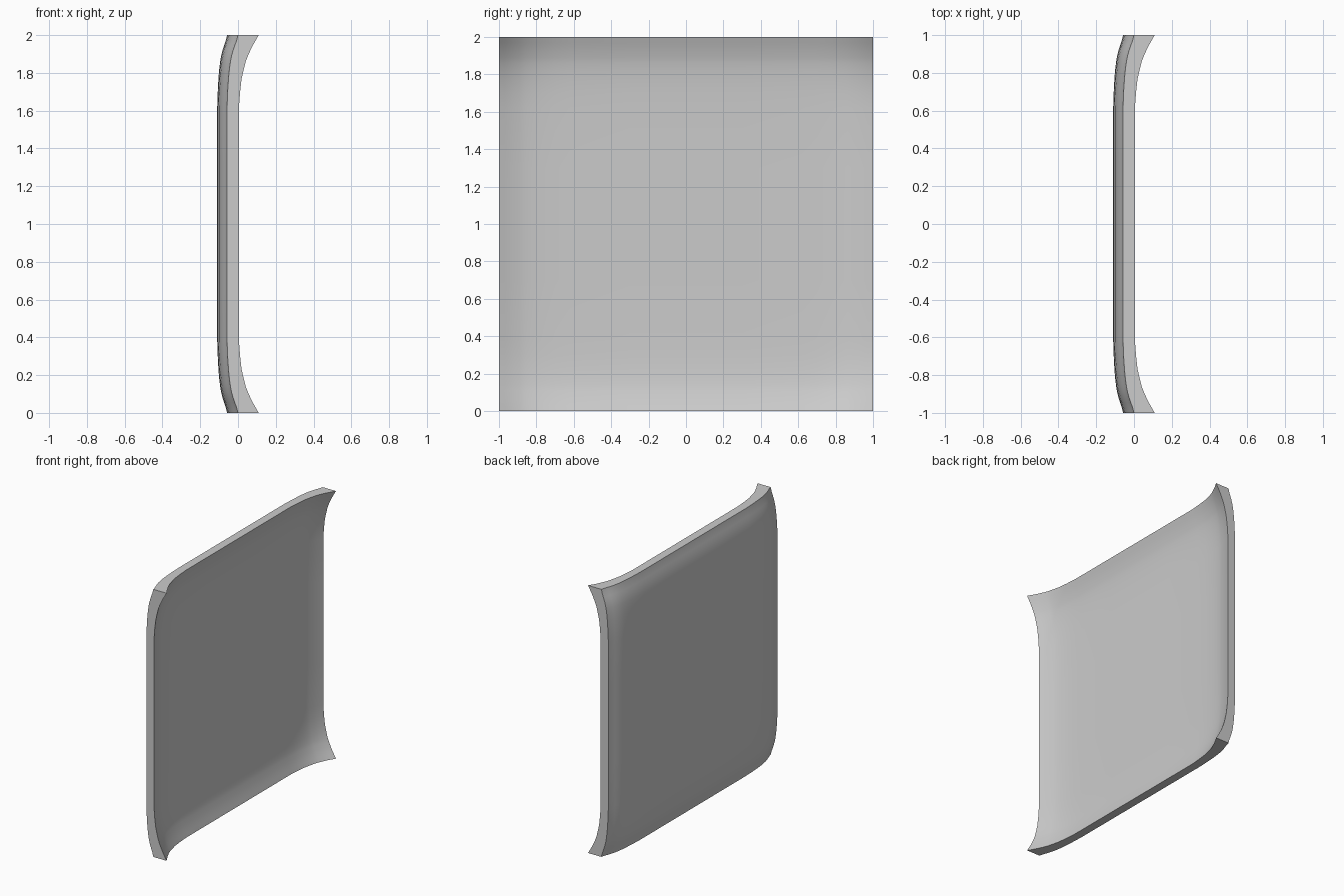
import bpy
import bmesh
import math

cube = bpy.data.objects.get("Cube")
if cube:
    bpy.data.objects.remove(cube, do_unlink=True)

# Rise of each skin towards an edge: (distance from centre, rise)
FRONT = [(0, 0), (.62, 0), (.77, .006), (.87, .018), (.94, .038), (1, .06)]
BACK = [(0, 0), (.65, 0), (.8, .008), (.88, .018), (.93, .031), (.97, .045), (1, .052)]
half = [.3, .62, .7, .77, .82, .86, .89, .92, .945, .97, 1]
stations = [-t for t in reversed(half)] + [0] + half


def rise(profile, t):
    t = abs(t)
    for (a, ra), (b, rb) in zip(profile, profile[1:]):
        if t <= b:
            return ra + (rb - ra) * (t - a) / (b - a)
    return profile[-1][1]


def corner(y, z):
    # Extra flare where two raised edges meet
    ramp = [max(0, (abs(t) - .6) / .4) ** 2 for t in (y, z)]
    return ramp[0] * ramp[1]


def skin(bm, base, profile, flare, flip):
    grid = [[bm.verts.new((base + rise(profile, y) + rise(profile, z) + flare * corner(y, z), y, z + 1))
             for z in stations] for y in stations]
    for r0, r1 in zip(grid, grid[1:]):
        for j in range(len(stations) - 1):
            quad = [r0[j], r1[j], r1[j + 1], r0[j + 1]]
            bm.faces.new(quad[::-1] if flip else quad)
    # Boundary loop of the skin
    return ([row[0] for row in grid] + grid[-1][1:]
            + [row[-1] for row in grid[-2::-1]] + grid[0][-2:0:-1])


# Curved panel: concave front skin, convex back skin, flat-cut rim
bm = bmesh.new()
front = skin(bm, -.055, FRONT, .045, False)
back = skin(bm, -.11, BACK, .006, True)
for i in range(len(front)):
    k = (i + 1) % len(front)
    bm.faces.new((front[i], back[i], back[k], front[k]))
bmesh.ops.recalc_face_normals(bm, faces=bm.faces[:])

mesh = bpy.data.meshes.new("curved_panel")
bm.to_mesh(mesh)
bm.free()
panel = bpy.data.objects.new("curved_panel", mesh)
bpy.context.collection.objects.link(panel)

mat = bpy.data.materials.new("light_grey")
mat.use_nodes = True
colour = (.6, .6, .6, 1)
mat.diffuse_color = colour
mat.node_tree.nodes["Principled BSDF"].inputs["Base Color"].default_value = colour
mesh.materials.append(mat)

bpy.ops.object.select_all(action='DESELECT')
panel.select_set(True)
bpy.context.view_layer.objects.active = panel
bpy.ops.object.shade_smooth_by_angle(angle=math.radians(35))
